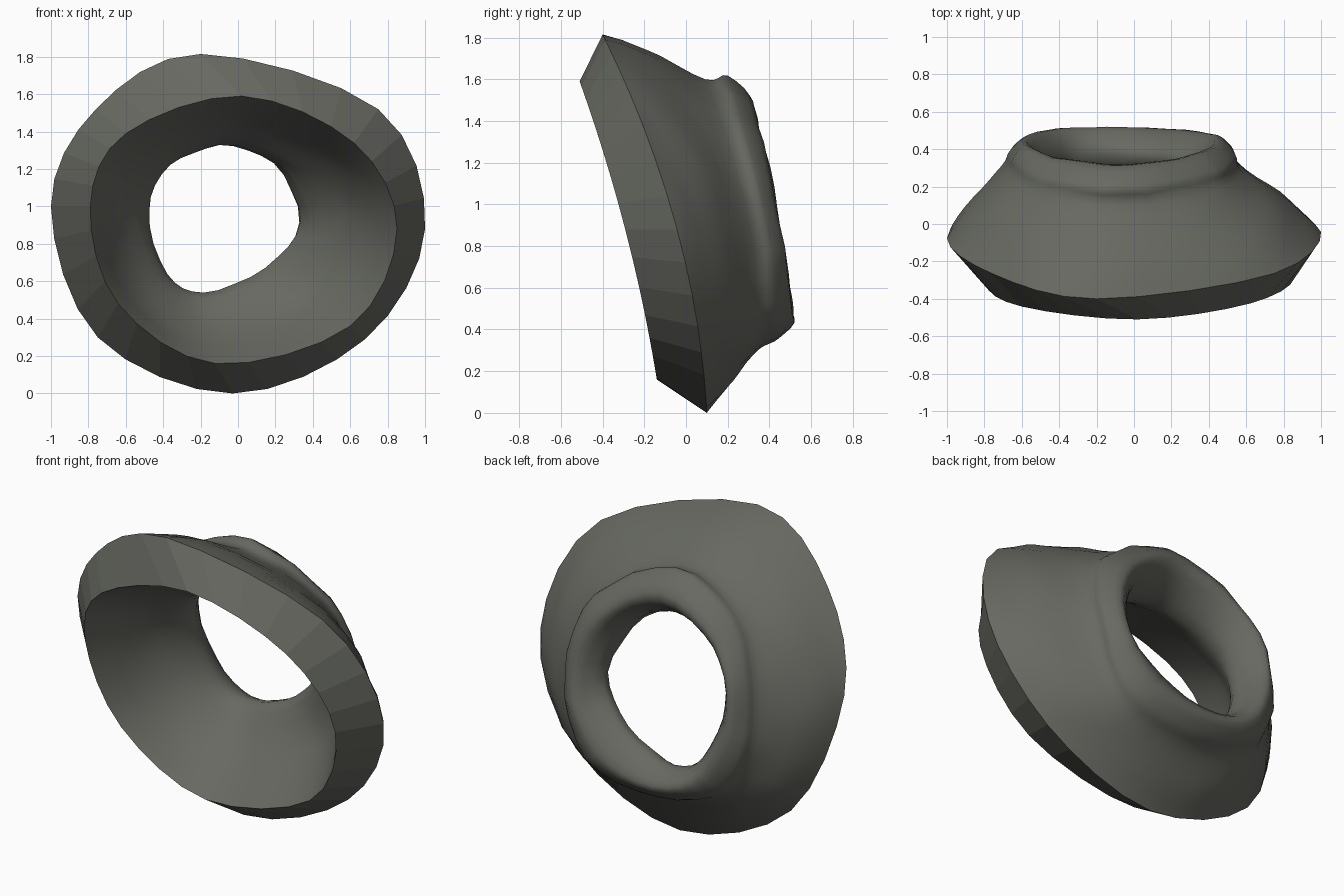
import bpy, bmesh
from mathutils import Vector, noise

if "Cube" in bpy.data.objects:
    bpy.data.objects.remove(bpy.data.objects["Cube"])

SEG = 4      # samples between control points around each loop
STEP = 4     # samples between loops across the section


def spline(p0, p1, p2, p3, t):
    return 0.5 * (2 * p1 + (p2 - p0) * t + (2 * p0 - 5 * p1 + 4 * p2 - p3) * t * t
                  + (3 * p1 - p0 - 3 * p2 + p3) * t ** 3)


def loop(y_bottom, y_mid, y_top, outline):
    """Closed curve through (x, z) points; depth y bends with height."""
    n = len(outline)
    pts = [Vector((x, 0, z)) for x, z in outline]
    out = [spline(pts[i - 1], pts[i], pts[(i + 1) % n], pts[(i + 2) % n], s / SEG)
           for i in range(n) for s in range(SEG)]
    low, high = min(p.z for p in out), max(p.z for p in out)
    for p in out:
        t = (p.z - low) / (high - low)
        p.y = (y_bottom * (1 - t) * (1 - 2 * t) + y_mid * 4 * t * (1 - t)
               + y_top * t * (2 * t - 1))
    return out


# Section loops, from the front opening through the throat and back to the rim
front_edge = loop(-.14, -.29, -.51, [(.85, .88), (.62, 1.34), (.02, 1.59), (-.6, 1.39),
                                     (-.79, 1.0), (-.64, .48), (-.12, .16), (.6, .36)])
bowl = loop(.15, .05, -.2, [(.63, .9), (.5, 1.22), (-.02, 1.46), (-.48, 1.29),
                            (-.64, 1.0), (-.52, .57), (-.15, .34), (.42, .5)])
throat = loop(.37, .26, .08, [(.33, .92), (.19, 1.23), (-.1, 1.32), (-.36, 1.22),
                              (-.48, .98), (-.38, .64), (-.18, .54), (.15, .67)])
lip_back = loop(.515, .44, .32, [(.44, .9), (.3, 1.28), (-.05, 1.47), (-.43, 1.31),
                                 (-.57, .98), (-.45, .6), (-.15, .45), (.25, .55)])
lip_outer = loop(.45, .37, .2, [(.54, .9), (.42, 1.35), (-.05, 1.62), (-.48, 1.42),
                                (-.66, .98), (-.54, .52), (-.12, .36), (.36, .46)])
neck = loop(.35, .29, .09, [(.57, .9), (.44, 1.37), (-.05, 1.6), (-.5, 1.44),
                            (-.70, .98), (-.58, .48), (-.1, .31), (.4, .41)])
shell = loop(.22, .12, -.19, [(.81, .89), (.62, 1.46), (-.12, 1.745), (-.64, 1.5),
                              (-.87, 1.0), (-.68, .38), (-.06, .145), (.55, .34)])
rim = loop(.10, -.05, -.40, [(1, .88), (.75, 1.52), (-.2, 1.815), (-.76, 1.52),
                             (-1, 1.0), (-.75, .3), (-.03, 0), (.68, .29)])
loops = [front_edge, bowl, throat, lip_back, lip_outer, neck, shell, rim]

# Smooth section rows, with a faint hand-shaped unevenness
rows = []
last = len(loops) - 1
count = len(rim)
for i in range(last):
    for s in range(STEP):
        row = []
        for j in range(count):
            a, b, c, d = (loops[min(max(k, 0), last)][j] for k in (i - 1, i, i + 1, i + 2))
            p = spline(a, b, c, d, s / STEP)
            if i or s:
                p = p + 0.014 * noise.noise_vector(p * 5)
            row.append(p)
        rows.append(row)
rows.append(rim)

bm = bmesh.new()
grid = [[bm.verts.new(p) for p in row] for row in rows]


def bridge(a, b, smooth):
    for j in range(count):
        k = (j + 1) % count
        bm.faces.new((a[j], a[k], b[k], b[j])).smooth = smooth


for a, b in zip(grid, grid[1:]):
    bridge(a, b, True)

# Flat bevelled front band between the rim and the opening
bridge(grid[-1], grid[0], False)
for row in (grid[0], grid[-1]):
    for j in range(count):
        bm.edges.get((row[j], row[(j + 1) % count])).smooth = False
bmesh.ops.recalc_face_normals(bm, faces=bm.faces)

mesh = bpy.data.meshes.new("flared_ring")
bm.to_mesh(mesh)
bm.free()
ring = bpy.data.objects.new("flared_ring", mesh)
bpy.context.collection.objects.link(ring)

stone = bpy.data.materials.new("dark olive grey")
stone.diffuse_color = (0.135, 0.14, 0.12, 1)
stone.use_nodes = True
stone.node_tree.nodes["Principled BSDF"].inputs["Base Color"].default_value = stone.diffuse_color
mesh.materials.append(stone)
